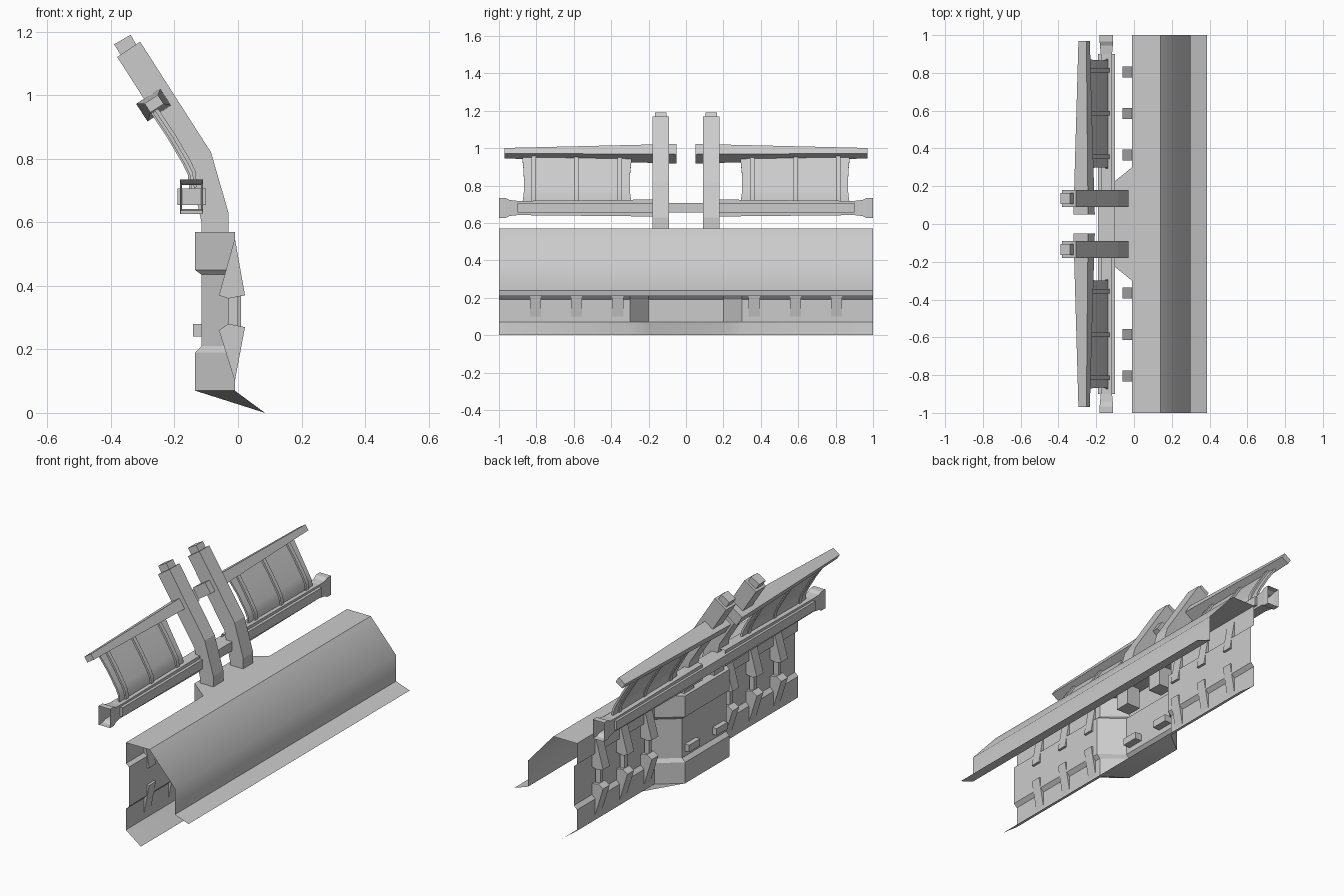
import bpy, bmesh, math
from mathutils import Vector

cube = bpy.data.objects.get("Cube")
if cube:
    bpy.data.objects.remove(cube)

steel = bpy.data.materials.new("grey_steel")
steel.use_nodes = True
GREY = (0.6, 0.6, 0.6, 1)
steel.diffuse_color = GREY
steel.node_tree.nodes["Principled BSDF"].inputs["Base Color"].default_value = GREY


def finish(name, bm, smooth=None):
    bmesh.ops.recalc_face_normals(bm, faces=bm.faces)
    mesh = bpy.data.meshes.new(name)
    bm.to_mesh(mesh)
    bm.free()
    mesh.materials.append(steel)
    obj = bpy.data.objects.new(name, mesh)
    bpy.context.collection.objects.link(obj)
    if smooth:
        bpy.ops.object.select_all(action='DESELECT')
        bpy.context.view_layer.objects.active = obj
        obj.select_set(True)
        bpy.ops.object.shade_smooth_by_angle(angle=math.radians(smooth))
    return obj


def skin(name, sections, closed=False, caps=False, smooth=None):
    """Bridge successive sections of 3D points with quads."""
    bm = bmesh.new()
    rows = [[bm.verts.new(p) for p in s] for s in sections]
    n = len(rows[0])
    for a, b in zip(rows, rows[1:]):
        for i in range(n if closed else n - 1):
            j = (i + 1) % n
            bm.faces.new((a[i], a[j], b[j], b[i]))
    if caps:
        bm.faces.new(rows[0])
        bm.faces.new(rows[-1])
    return finish(name, bm, smooth)


def prism(name, profile, y0, y1):
    return skin(name, [[(x, y, z) for x, z in profile] for y in (y0, y1)], True, True)


def rect(x0, x1, z0, z1):
    return [(x0, z0), (x1, z0), (x1, z1), (x0, z1)]


def tilted(cx, cz, w, h, angle):
    """Rectangle in the xz plane turned about its centre."""
    c, s = math.cos(angle), math.sin(angle)
    return [(cx + u * w * c - v * h * s, cz + u * w * s + v * h * c)
            for u, v in ((-.5, -.5), (.5, -.5), (.5, .5), (-.5, .5))]


# Front blade cover: one bent sheet
cover = [(0, .57), (.14, .57), (.30, .39), (.30, .24), (.387, .21)]
skin("blade_cover", [[(x, y, z) for x, z in cover] for y in (-1, 1)], smooth=45)

# Back wall with a stepped profile and a central pocket
plan = [(-1, -.01), (-.3, -.01), (-.2, -.135), (.2, -.135), (.3, -.01), (1, -.01)]
skin("back_wall", [[(0, y, .57), (x, y, .57), (x, y, .45), (x + .02, y, .435),
                    (x + .02, y, .21), (x, y, .19), (x, y, .07), (.085, y, 0)]
                   for y, x in plan], smooth=25)

# Stiffening ribs behind the wall
upper_rib = [(-.01, .55), (-.06, .37), (-.03, .36), (.022, .37)]
lower_rib = [(-.03, .28), (-.06, .26), (-.01, .1), (.022, .27)]
for side in (-1, 1):
    for y in (.365, .585, .805):
        prism("upper_rib", upper_rib, side * y - .03, side * y + .03)
        prism("lower_rib", lower_rib, side * y - .03, side * y + .03)
        prism("rib_web", rect(-.03, .0, .27, .37), side * y - .012, side * y + .012)

post = [(-.38, 1.12), (-.15, .76), (-.115, .60), (-.115, .45),
        (-.03, .45), (-.03, .63), (-.085, .82), (-.308, 1.168)]
cap = [(-.365, 1.12), (-.39, 1.16), (-.338, 1.19), (-.315, 1.15)]
panel = [(-.265, .945), (-.215, .87), (-.165, .785), (-.148, .75), (-.143, .70)]


def sheet(name, offset, thick, outline):
    """Curved plate following the panel path, outline gives (y0, y1) per point."""
    rows = []
    for (x, z), (y0, y1) in zip(panel, outline):
        a, b = x + offset, x + offset + thick
        rows.append([(a, y0, z), (b, y0, z + thick / 2), (b, y1, z + thick / 2), (a, y1, z)])
    skin(name, rows, True, True, smooth=35)


for side in (-1, 1):
    # Upright post, its cap, and the hook below it
    prism("post", post, side * .135 - .045, side * .135 + .045)
    prism("post_cap", cap, side * .135 - .03, side * .135 + .03)
    prism("hook", rect(-.142, -.072, .24, .28), side * .125 - .05, side * .125 + .05)

    # Tapered upper arm
    tilt = math.radians(33)
    arm = [(.05, .092, .066, .97), (.97, .05, .034, .973)]
    skin("upper_arm", [[(x, side * y, z) for x, z in tilted(-.264, zc, w, h, tilt)]
                       for y, w, h, zc in arm], True, True)

    # Lower beam: hollow sleeve flared at its outer end
    sleeve = [(.1, .03, .046), (.9, .03, .038), (.945, .034, .043), (.965, .036, .054), (1, .036, .054)]
    rows = [[(x, side * y, z) for x, z in rect(-.146 - w, -.146 + w, .68 - h, .68 + h)]
            for y, w, h in sleeve]
    skin("beam_sleeve", rows, True)

    # Guard panel with three straps
    edges = [(.29, .875), (.298, .868), (.30, .866), (.298, .868), (.29, .875)]
    sheet("guard_panel", -.004, .01, [(side * a, side * b) for a, b in edges])
    for y in (.355, .587, .815):
        sheet("panel_strap", -.01, .024, [(side * y - .012, side * y + .012)] * len(panel))

# Through bar joining both beam halves
prism("through_bar", rect(-.19, -.1, .655, .707), -.9, .9)
